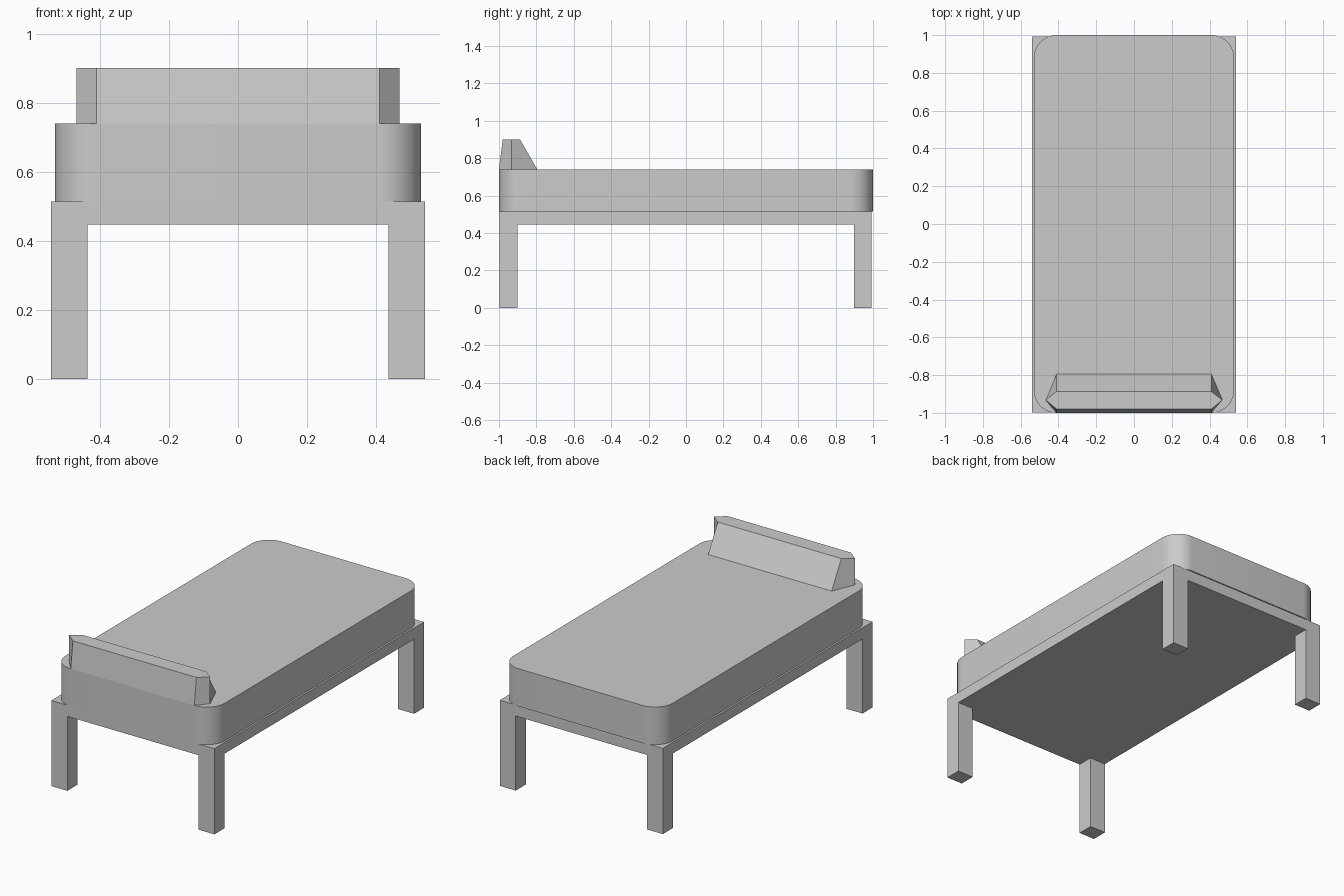
import bpy, bmesh

if "Cube" in bpy.data.objects:
    bpy.data.objects.remove(bpy.data.objects["Cube"])


def finish(bm, name):
    bmesh.ops.recalc_face_normals(bm, faces=bm.faces[:])
    mesh = bpy.data.meshes.new(name)
    bm.to_mesh(mesh)
    bm.free()
    obj = bpy.data.objects.new(name, mesh)
    bpy.context.collection.objects.link(obj)
    return obj


def box(name, lo, hi, corner_radius=0.0):
    bm = bmesh.new()
    bmesh.ops.create_cube(bm, size=1)
    for v in bm.verts:
        v.co = [(a + b) / 2 + c * (b - a) for a, b, c in zip(lo, hi, v.co)]
    if corner_radius:
        upright = [e for e in bm.edges
                   if abs(e.verts[0].co.z - e.verts[1].co.z) > 1e-4]
        bmesh.ops.bevel(bm, geom=upright, offset=corner_radius,
                        segments=12, profile=0.5, affect='EDGES')
    return finish(bm, name)


X = 0.541
Y0, Y1 = -0.997, 0.993
UNDER, DECK, TOP = 0.447, 0.514, 0.74
LEG_X, LEG_Y = 0.106, 0.096

# Bed frame slab
box("bed_frame", (-X, Y0, UNDER), (X, Y1, DECK))

# Four corner legs, flush with the frame
for end, y in (("front", Y0), ("back", Y1 - LEG_Y)):
    for side, x in (("left", -X), ("right", X - LEG_X)):
        box(f"{end}_{side}_leg", (x, y, 0), (x + LEG_X, y + LEG_Y, UNDER))

# Mattress with rounded upright corners
mattress = box("mattress", (-0.53, -1, DECK), (0.53, 1, TOP), 0.12)
bpy.context.view_layer.objects.active = mattress
mattress.select_set(True)
bpy.ops.object.shade_smooth_by_angle(angle=0.52)

# Headrest: six-sided wedge with pointed ends, leaning in towards its top
bm = bmesh.new()


def ring(front, back, z):
    half = [(0.41, front), (0.468, -0.932), (0.41, back)]
    pts = half + [(-x, y) for x, y in reversed(half)]
    return [bm.verts.new((x, y, z)) for x, y in pts]


low = ring(-1.0, -0.795, TOP)
high = ring(-0.98, -0.887, 0.9)
bm.faces.new(low)
bm.faces.new(high)
for i in range(6):
    j = (i + 1) % 6
    bm.faces.new((low[i], low[j], high[j], high[i]))
finish(bm, "headrest")
